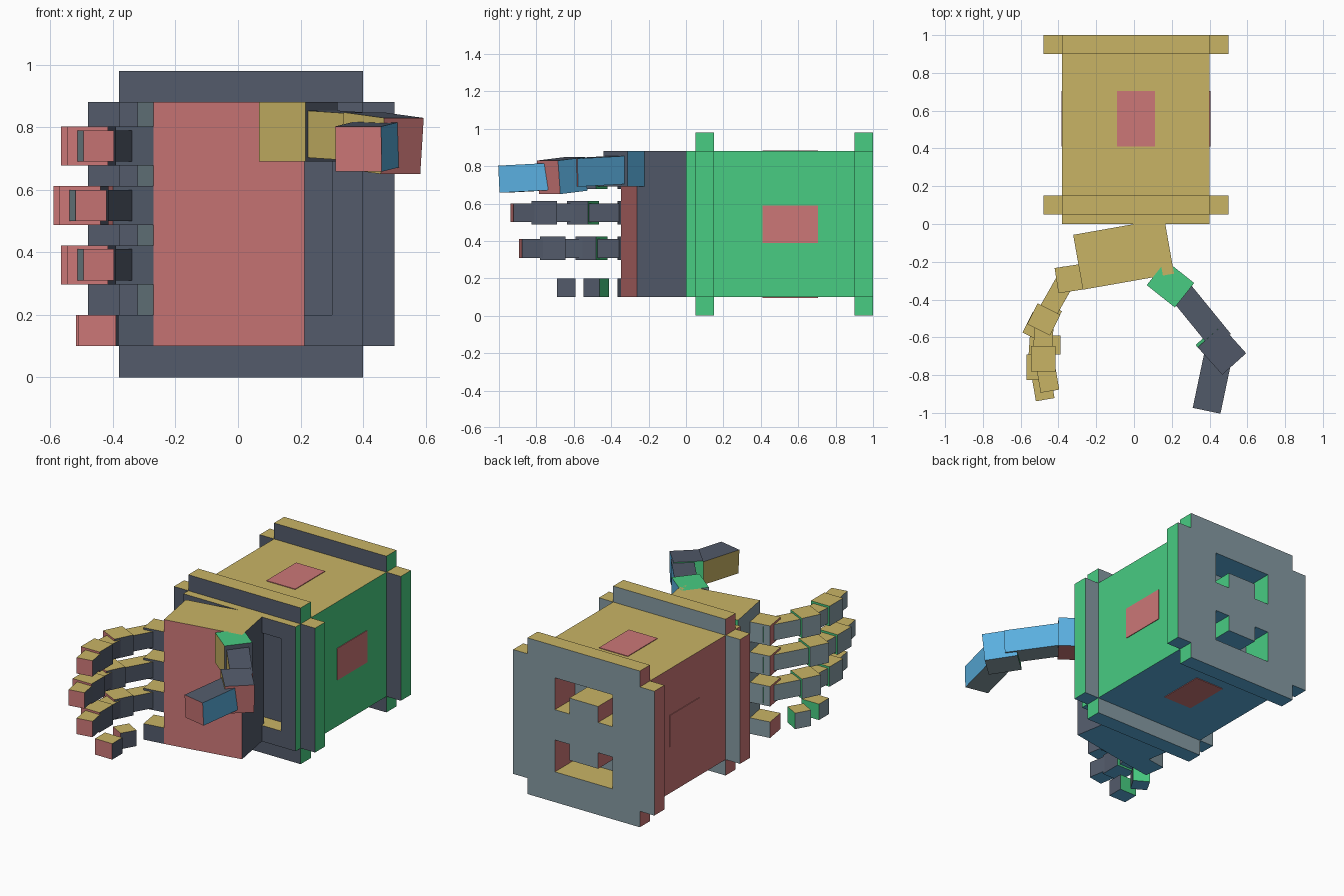
import bpy
from math import radians, cos, sin
from mathutils import Matrix, Vector

cube = bpy.data.objects.get("Cube")
if cube:
    bpy.data.objects.remove(cube, do_unlink=True)


def make_material(name, hex_code):
    def linear(i):
        c = int(hex_code[i:i + 2], 16) / 255
        return c / 12.92 if c < 0.04 else ((c + 0.055) / 1.055) ** 2.4
    mat = bpy.data.materials.new(name)
    mat.use_nodes = True
    col = (linear(0), linear(2), linear(4), 1)
    mat.diffuse_color = col
    mat.node_tree.nodes["Principled BSDF"].inputs["Base Color"].default_value = col
    return mat


# One colour per local side, in the order -x, +x, -y, +y, -z, +z
SIDES = [make_material(n, h) for n, h in (
    ("soft_red", "cc7777"), ("green", "48cc82"), ("slate", "535b6b"),
    ("blue_gray", "869ba3"), ("sky_blue", "5aaede"), ("gold", "c9b465"))]
UP = Vector((0, 0, 1))
EAST = Vector((1, 0, 0))


def paint(obj):
    obj.data.materials.clear()
    for mat in SIDES:
        obj.data.materials.append(mat)
    for p in obj.data.polygons:
        axis = max(range(3), key=lambda i: abs(p.normal[i]))
        p.material_index = axis * 2 + (p.normal[axis] > 0)


def box(name, centre, size, x_axis=EAST, z_axis=UP):
    """Box with a colour per side, turned to the given local x and z axes."""
    bpy.ops.mesh.primitive_cube_add(size=1)
    obj = bpy.context.object
    obj.name = name
    obj.data.transform(Matrix.Diagonal((*size, 1)))
    paint(obj)
    y_axis = z_axis.cross(x_axis)
    turn = Matrix((x_axis, y_axis, z_axis)).transposed().to_4x4()
    obj.matrix_world = Matrix.Translation(centre) @ turn
    return obj


def span(name, x, y, z):
    """Axis-aligned box from ranges."""
    r = (x, y, z)
    return box(name, [(a + b) / 2 for a, b in r], [b - a for a, b in r])


def segment(name, start, end, width, height, rolled=False):
    """Box running from start to end; rolled puts the slate side on top."""
    a, b = Vector(start), Vector(end)
    head = (b - a).normalized()
    right = head.cross(UP).normalized()
    up = right.cross(head)
    if rolled:
        return box(name, (a + b) / 2, ((b - a).length, height, width), -head, right)
    return box(name, (a + b) / 2, ((b - a).length, width, height), -head, up)


def carve(obj, x, y, z):
    cutter = span("cutter", x, y, z)
    cutter.hide_render = True
    mod = obj.modifiers.new("carve", 'BOOLEAN')
    mod.operation, mod.solver, mod.object = 'DIFFERENCE', 'EXACT', cutter
    bpy.context.view_layer.objects.active = obj
    bpy.ops.object.modifier_apply(modifier=mod.name)
    bpy.data.objects.remove(cutter, do_unlink=True)


# Forearm block with an open front socket and two bracket-shaped recesses behind
X, Z = (-0.38, 0.40), (0.10, 0.88)
forearm = span("forearm", X, (0, 1), Z)
carve(forearm, (-0.28, 0.30), (-0.1, 0.1), (0.20, 0.78))
for bar_z, legs_z in (((0.68, 0.78), (0.58, 0.70)), ((0.19, 0.29), (0.27, 0.39))):
    carve(forearm, (-0.19, 0.21), (0.8, 1.1), bar_z)
    for leg_x in ((-0.19, -0.09), (0.11, 0.21)):
        carve(forearm, leg_x, (0.8, 1.1), legs_z)
paint(forearm)

# Raised rims at both ends
for label, y in (("front", (0.05, 0.15)), ("back", (0.90, 1.0))):
    span(label + "_rim_right", (-0.48, -0.38), y, Z)
    span(label + "_rim_left", (0.40, 0.50), y, Z)
    span(label + "_rim_top", X, y, (0.88, 0.98))
    span(label + "_rim_bottom", X, y, (0, 0.10))

# Small red plates on the sides of the forearm
PY = (0.41, 0.705)
for label, x, z in (("top", (-0.09, 0.11), (0.878, 0.884)),
                    ("bottom", (-0.09, 0.11), (0.096, 0.102)),
                    ("left", (0.398, 0.404), (0.39, 0.59)),
                    ("right", (-0.384, -0.378), (0.39, 0.59))):
    plate = span(label + "_plate", x, PY, z)
    for p in plate.data.polygons:
        p.material_index = 0

# Palm
tilt = radians(-80)
palm_dir = Vector((cos(tilt), sin(tilt), 0))
box("palm", (-0.055, -0.16, 0.49), (0.295, 0.49, 0.78), -palm_dir)


# Fingers: base, two links, two knuckles and a tip
def base(name, z, h):
    segment(name + "_base", (-0.28, -0.28, z), (-0.41, -0.30, z), 0.135, h)


def finger(name, z, dx, dy):
    base(name, z, 0.125)

    def part(label, a, b, w, h, k0=1):
        segment(name + label, (a[0] + dx * k0, a[1] + dy * k0, z),
                (b[0] + dx, b[1] + dy, z), w, h)
    part("_lower_link", (-0.335, -0.25), (-0.46, -0.47), 0.10, 0.10, 0)
    part("_lower_knuckle", (-0.45, -0.45), (-0.505, -0.56), 0.135, 0.125)
    part("_upper_link", (-0.475, -0.53), (-0.485, -0.68), 0.10, 0.10)
    part("_upper_knuckle", (-0.48, -0.645), (-0.48, -0.78), 0.13, 0.125)
    part("_tip", (-0.47, -0.74), (-0.445, -0.885), 0.10, 0.10)


finger("index_finger", 0.74, 0, 0)
finger("middle_finger", 0.55, -0.025, -0.045)
finger("ring_finger", 0.36, 0, 0)
base("little_finger", 0.15, 0.10)
segment("little_finger_link", (-0.425, -0.437, 0.15), (-0.475, -0.523, 0.15), 0.10, 0.10)
segment("little_finger_tip", (-0.45, -0.59, 0.15), (-0.45, -0.69, 0.15), 0.12, 0.10)

# Thumb
gold_dir = Vector((-0.62, -0.78, 0)).normalized()
box("thumb_base", (0.193, -0.318, 0.785), (0.19, 0.19, 0.165), UP, gold_dir)
segment("thumb_link", (0.24, -0.35, 0.78), (0.46, -0.62, 0.765), 0.13, 0.15, True)
segment("thumb_knuckle", (0.395, -0.59, 0.758), (0.525, -0.735, 0.74), 0.17, 0.18, True)
segment("thumb_tip", (0.445, -0.70, 0.745), (0.385, -0.985, 0.73), 0.15, 0.145, True)
